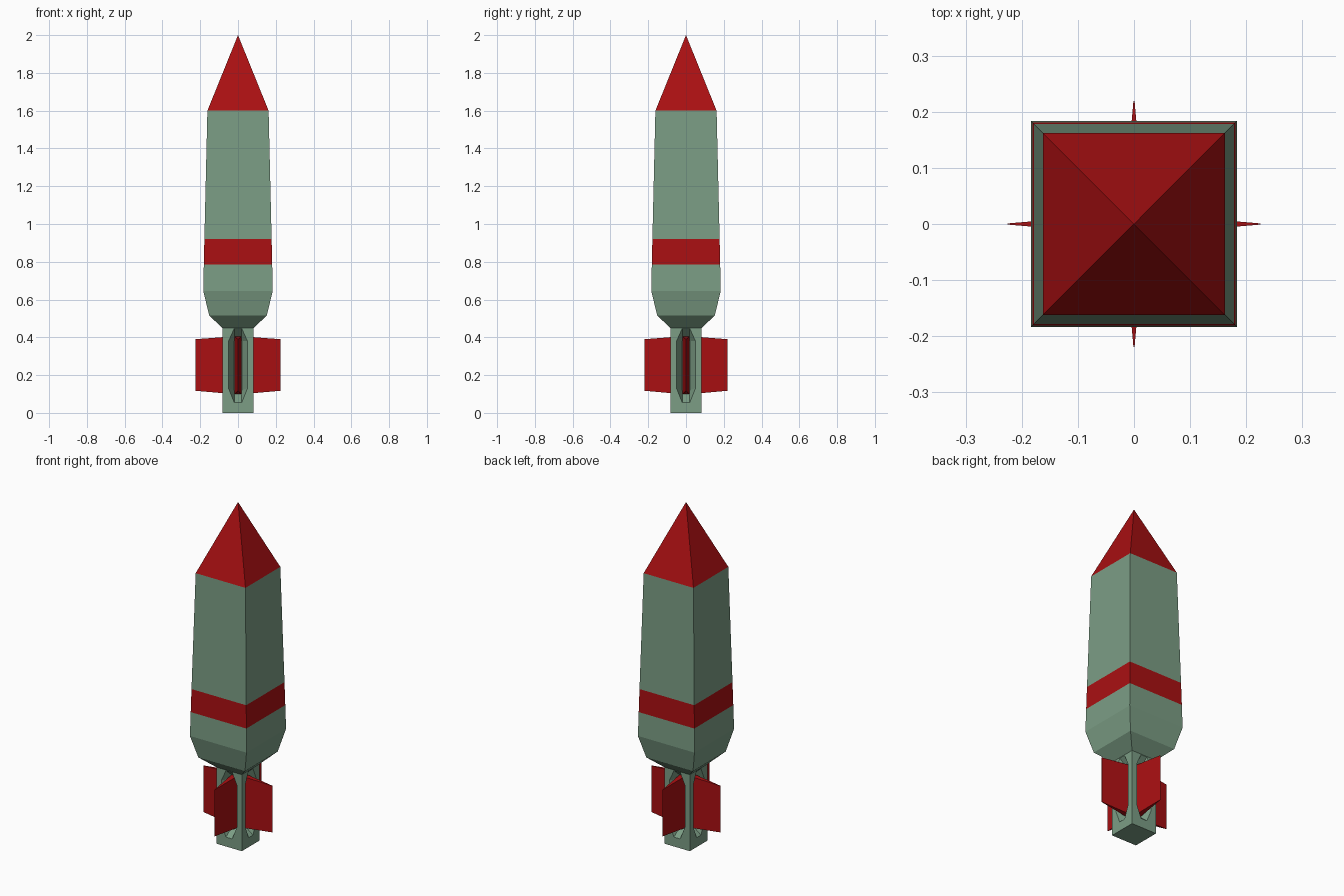
import bpy, bmesh
from math import pi
from mathutils import Matrix

if "Cube" in bpy.data.objects:
    bpy.data.objects.remove(bpy.data.objects["Cube"])


def material(name, rgb):
    m = bpy.data.materials.new(name)
    m.diffuse_color = (*rgb, 1)
    m.use_nodes = True
    m.node_tree.nodes["Principled BSDF"].inputs["Base Color"].default_value = m.diffuse_color
    return m


GREEN = material("green_paint", (0.20, 0.34, 0.235))
RED = material("red_paint", (0.40, 0.005, 0.006))


def loft(name, rings, mat, turn=0):
    """Skin a list of point rings, cap both ends, rotate about z."""
    bm = bmesh.new()
    loops = [[bm.verts.new(p) for p in ring] for ring in rings]
    n = len(loops[0])
    for a, b in zip(loops, loops[1:]):
        for i in range(n):
            j = (i + 1) % n
            bm.faces.new((a[i], a[j], b[j], b[i]))
    bm.faces.new(loops[0])
    bm.faces.new(loops[-1])
    bmesh.ops.remove_doubles(bm, verts=bm.verts, dist=1e-5)
    bmesh.ops.recalc_face_normals(bm, faces=bm.faces)
    bm.transform(Matrix.Rotation(turn, 4, 'Z'))
    me = bpy.data.meshes.new(name)
    bm.to_mesh(me)
    bm.free()
    me.materials.append(mat)
    ob = bpy.data.objects.new(name, me)
    bpy.context.collection.objects.link(ob)
    return ob


def square(r, z):
    return [(-r, -r, z), (r, -r, z), (r, r, z), (-r, r, z)]


def stack(name, profile, mat):
    return loft(name, [square(r, z) for r, z in profile], mat)


# Square body sections
stack("lower_body", [(0.083, 0.45), (0.152, 0.515), (0.184, 0.645), (0.181, 0.785)], GREEN)
stack("body_band", [(0.181, 0.785), (0.178, 0.92)], RED)
stack("upper_body", [(0.178, 0.92), (0.162, 1.6)], GREEN)

# Pyramid nose
bpy.ops.mesh.primitive_cone_add(vertices=4, radius1=0.162 * 2 ** 0.5, depth=0.4,
                                location=(0, 0, 1.8), rotation=(0, 0, pi / 4))
nose = bpy.context.object
nose.name = "nose_cone"
nose.data.materials.append(RED)

# Tail post with a chamfered recess in each side
tail = stack("tail_post", [(0.083, 0.0), (0.083, 0.45)], GREEN)


def octagon(x, narrow, wide, z0, z1, z2, z3):
    return [(x, -narrow, z0), (x, narrow, z0), (x, wide, z1), (x, wide, z2),
            (x, narrow, z3), (x, -narrow, z3), (x, -wide, z2), (x, -wide, z1)]


for k in range(4):
    cutter = loft("recess_cutter", [
        octagon(0.03, 0.017, 0.02, 0.10, 0.12, 0.38, 0.40),
        octagon(0.083, 0.02, 0.05, 0.055, 0.13, 0.38, 0.447),
        octagon(0.12, 0.02, 0.05, 0.055, 0.13, 0.38, 0.447)], GREEN, k * pi / 2)
    cutter.hide_render = True
    mod = tail.modifiers.new("recess", 'BOOLEAN')
    mod.operation = 'DIFFERENCE'
    mod.solver = 'EXACT'
    mod.object = cutter
    bpy.context.view_layer.objects.active = tail
    bpy.ops.object.modifier_apply(modifier=mod.name)
    bpy.data.objects.remove(cutter)


# Wedge fins, thick at the root and thin at the tip
def fin_ring(x, t, z0, z1):
    return [(x, -t, z0), (x, t, z0), (x, t, z1), (x, -t, z1)]


for k, side in enumerate(("right", "back", "left", "front")):
    tip = 0.219 if k % 2 else 0.225
    loft("fin_" + side, [fin_ring(0.028, 0.018, 0.10, 0.405),
                         fin_ring(tip, 0.001, 0.117, 0.39)], RED, k * pi / 2)
